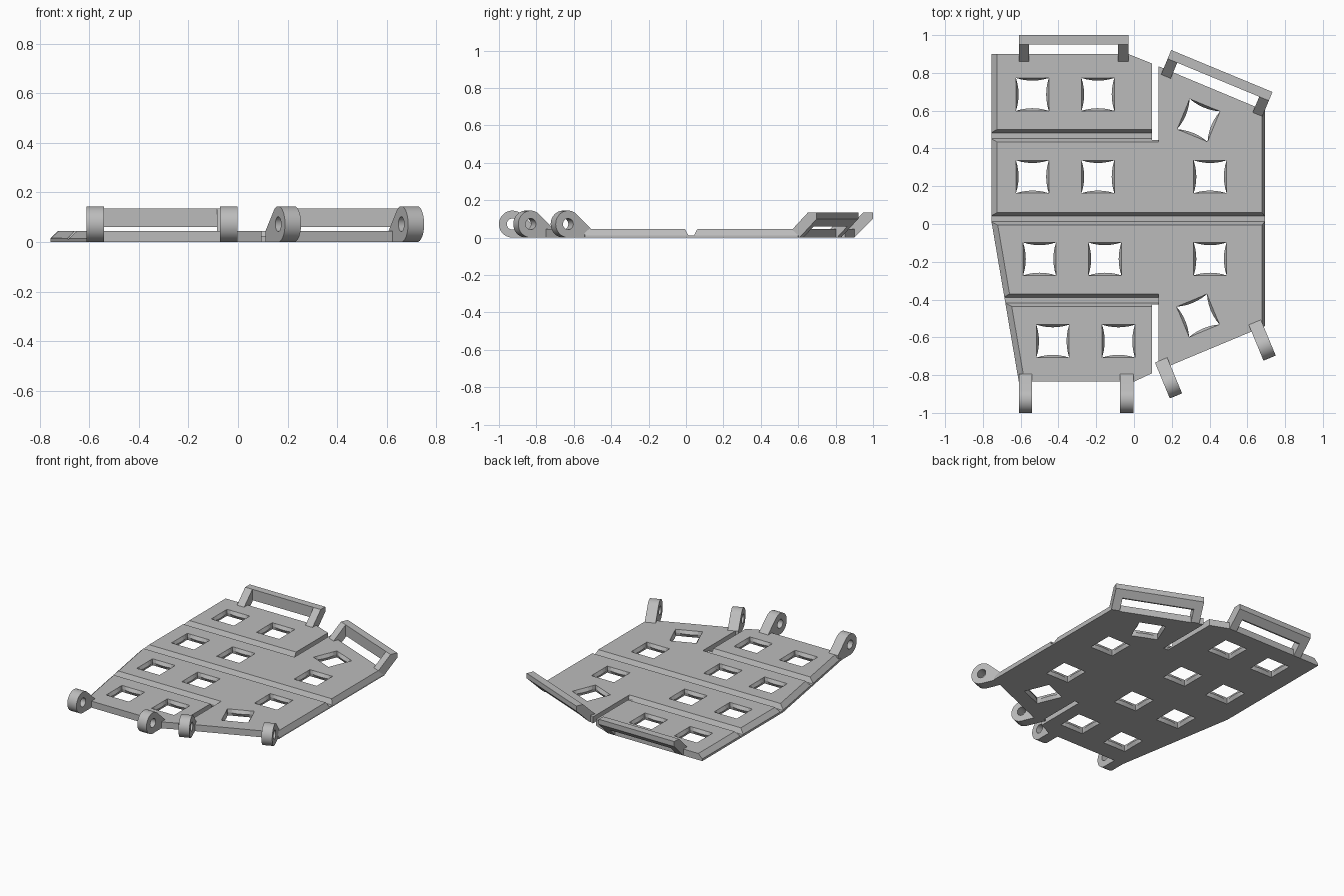
import bpy, bmesh
from math import sin, cos, pi, radians
from mathutils import Matrix, Vector

if "Cube" in bpy.data.objects:
    bpy.data.objects.remove(bpy.data.objects["Cube"])

grey = bpy.data.materials.new("plain grey")
grey.use_nodes = True
GREY = (0.5, 0.5, 0.5, 1)
grey.diffuse_color = GREY
grey.node_tree.nodes["Principled BSDF"].inputs["Base Color"].default_value = GREY

TOP = 0.045    # plate thickness
FLOOR = 0.012  # material left under the hinge grooves


def loft(bm, rings):
    """Skin a closed solid through rings of equal point count."""
    rows = [[bm.verts.new(p) for p in ring] for ring in rings]
    n = len(rows[0])
    for a, b in zip(rows, rows[1:]):
        for i in range(n):
            j = (i + 1) % n
            bm.faces.new((a[i], a[j], b[j], b[i]))
    bm.faces.new(rows[0][::-1])
    bm.faces.new(rows[-1])


def finish(bm, name, matrix=None, cutter=False):
    bmesh.ops.recalc_face_normals(bm, faces=bm.faces)
    if matrix:
        bm.transform(matrix)
    mesh = bpy.data.meshes.new(name)
    bm.to_mesh(mesh)
    bm.free()
    mesh.materials.append(grey)
    ob = bpy.data.objects.new(name, mesh)
    bpy.context.collection.objects.link(ob)
    ob.hide_render = cutter
    return ob


def prism(name, profile, x0, x1, matrix=None, cutter=False):
    """Extrude a (y, z) profile along x."""
    bm = bmesh.new()
    loft(bm, [[(x, y, z) for y, z in profile] for x in (x0, x1)])
    return finish(bm, name, matrix, cutter)


def cut(ob, cutter):
    mod = ob.modifiers.new("cut", 'BOOLEAN')
    mod.operation = 'DIFFERENCE'
    mod.solver = 'EXACT'
    mod.object = cutter
    bpy.context.view_layer.objects.active = ob
    bpy.ops.object.modifier_apply(modifier=mod.name)
    bpy.data.objects.remove(cutter)


def place(x, y, degrees=0):
    return Matrix.Translation((x, y, 0)) @ Matrix.Rotation(radians(degrees), 4, 'Z')


# Main plate with its two end slots
outline = [(-.755, .9), (-.755, .015), (-.61, -.835), (0, -.835), (.095, -.79),
           (.095, -.425), (.13, -.425), (.13, -.775), (.693, -.54), (.693, .6),
           (.13, .835), (.13, .445), (.095, .445), (.095, .85), (-.03, .9)]
bm = bmesh.new()
loft(bm, [[(x, y, z) for x, y in outline] for z in (0, TOP)])
plate = finish(bm, "panel_plate")

# Hinge grooves across the top; the outer two stop at the slots
for y, x_end in ((.0275, 1), (.4675, .13), (-.403, .13)):
    slope = .018 / (TOP - FLOOR) * .01
    groove = [(y - .015, FLOOR), (y + .015, FLOOR),
              (y + .033 + slope, TOP + .01), (y - .033 - slope, TOP + .01)]
    cut(plate, prism("groove_cutter", groove, -1, x_end, cutter=True))

# Chamfered side edges
wide = [(-.04, .055), (.01, .005), (.01, .055)]
steep = [(-.021, .055), (.005, 0), (.005, .055)]
for profile, x, y, angle in ((wide, -.755, .5, 90), (wide, -.6825, -.41, 99.7),
                             (steep, .693, 0, -90)):
    cut(plate, prism("edge_cutter", profile, -1, 1, place(x, y, angle), True))


# Square windows whose walls bulge inwards at mid height
def window_ring(z, pinch, half=.087, steps=6):
    ring = []
    for side in range(4):
        turn = Matrix.Rotation(side * pi / 2, 3, 'Z')
        for i in range(steps):
            t = 2 * i / steps - 1
            ring.append(turn @ Vector((half - pinch * (1 - t * t), half * t, z)))
    return ring


windows = [(-.538, .686, 0), (-.191, .686, 0), (.342, .549, -22.5),
           (-.538, .25, 0), (-.191, .25, 0), (.403, .25, 0),
           (-.5, -.185, 0), (-.154, -.185, 0), (.403, -.185, 0),
           (-.43, -.62, 0), (-.082, -.62, 0), (.339, -.485, 22.5)]
for x, y, angle in windows:
    bm = bmesh.new()
    loft(bm, [window_ring(z, p) for z, p in
              ((-.01, 0), (0, 0), (TOP / 2, .014), (TOP, 0), (TOP + .01, 0))])
    cut(plate, finish(bm, "window_cutter", place(x, y, angle), True))

# Raised strap loops at the back: two leaning arms and a bar
arm = [(-.14, 0), (-.1, 0), (0, .1), (0, .135), (-.05, .135), (-.14, TOP)]
bar = [(-.05, .06), (-.04, .06), (0, .1), (0, .135), (-.05, .135)]
for side, spot in (("right", place(-.32, 1, 0)), ("left", place(.465, .81, -22.5))):
    prism(side + "_loop_bar", bar, -.29, .29, spot)
    prism(side + "_loop_outer_arm", arm, -.29, -.235, spot)
    prism(side + "_loop_inner_arm", arm, .235, .29, spot)

# Hinge eyes at the front: a round barrel with a neck and a pin hole
R = .072


def circle(radius, start, end, count):
    return [(R + radius * cos(start + (end - start) * i / count),
             R + radius * sin(start + (end - start) * i / count))
            for i in range(count + 1)]


eye = circle(R, pi / 4, 3 * pi / 2, 30) + [(.205, 0), (.205, TOP)]
hole = circle(.03, 0, 2 * pi, 24)[:-1]
for name, x, y, angle in (("right_outer", -.575, -1, 0), ("right_inner", -.038, -1, 0),
                          ("left_inner", .222, -.91, 22.5), ("left_outer", .718, -.71, 22.5)):
    spot = place(x, y, angle)
    ob = prism(name + "_hinge_eye", eye, -.035, .035, spot)
    cut(ob, prism("pin_cutter", hole, -.1, .1, spot, True))
    bpy.ops.object.select_all(action='DESELECT')
    ob.select_set(True)
    bpy.context.view_layer.objects.active = ob
    bpy.ops.object.shade_smooth_by_angle(angle=radians(30))
